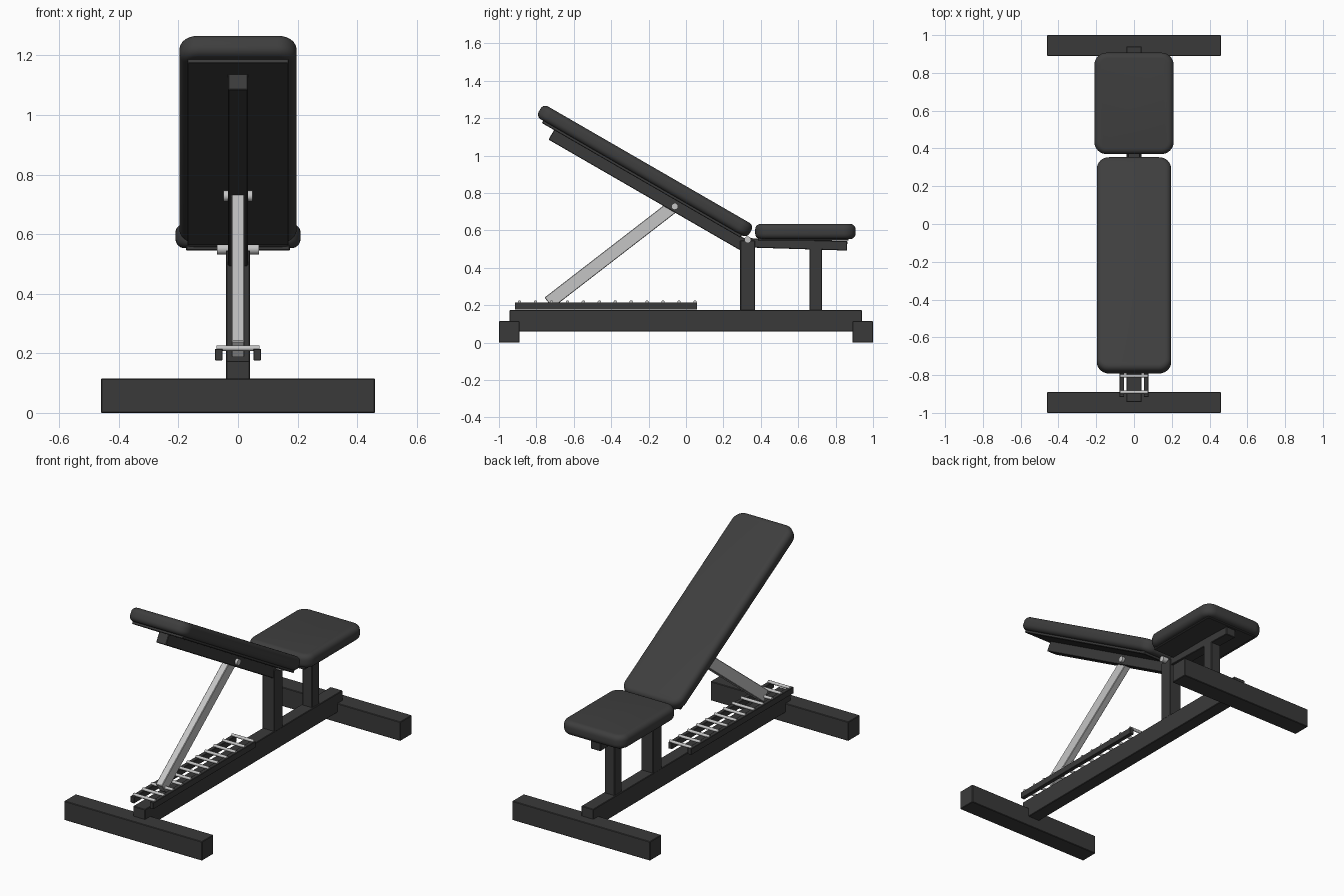
import bpy, bmesh, math
from mathutils import Matrix, Vector

if "Cube" in bpy.data.objects:
    bpy.data.objects.remove(bpy.data.objects["Cube"])


def material(name, v):
    m = bpy.data.materials.new(name)
    m.diffuse_color = (v, v, v, 1)
    m.use_nodes = True
    m.node_tree.nodes["Principled BSDF"].inputs["Base Color"].default_value = m.diffuse_color
    return m


FRAME = material("dark frame paint", 0.042)
PAD = material("dark vinyl", 0.048)
STEEL = material("bare steel", 0.56)


def finish(bm, name, mat, matrix=None, smooth=False):
    if matrix is not None:
        bm.transform(matrix)
    bmesh.ops.recalc_face_normals(bm, faces=bm.faces)
    me = bpy.data.meshes.new(name)
    bm.to_mesh(me)
    bm.free()
    me.materials.append(mat)
    ob = bpy.data.objects.new(name, me)
    bpy.context.collection.objects.link(ob)
    if smooth:
        bpy.ops.object.select_all(action='DESELECT')
        ob.select_set(True)
        bpy.context.view_layer.objects.active = ob
        bpy.ops.object.shade_smooth_by_angle(angle=math.radians(40))
    return ob


def cube(lo, hi):
    lo, hi = Vector(lo), Vector(hi)
    bm = bmesh.new()
    bmesh.ops.create_cube(bm, size=1)
    bm.transform(Matrix.Translation((lo + hi) / 2) @ Matrix.Diagonal((*(hi - lo), 1)))
    return bm


def box(name, lo, hi, mat=FRAME, matrix=None, bevel=0.003):
    bm = cube(lo, hi)
    if bevel:
        bmesh.ops.bevel(bm, geom=bm.edges[:], offset=bevel, segments=1, affect='EDGES')
    return finish(bm, name, mat, matrix)


def cushion(name, lo, hi, matrix=None, corner=0.065, roll=0.03):
    """Rounded rectangle slab with rolled top and bottom rims."""
    bm = cube(lo, hi)
    bm.normal_update()
    upright = [e for e in bm.edges if abs(e.verts[0].co.z - e.verts[1].co.z) > 1e-4]
    bmesh.ops.bevel(bm, geom=upright, offset=corner, segments=8, profile=0.5, affect='EDGES')
    bm.normal_update()
    rims = [e for e in bm.edges if abs(e.verts[0].co.z - e.verts[1].co.z) < 1e-4]
    bmesh.ops.bevel(bm, geom=rims, offset=roll, segments=5, profile=0.5, affect='EDGES')
    return finish(bm, name, PAD, matrix, True)


def rod(name, x0, x1, y, z, r, sides=16):
    bm = bmesh.new()
    bmesh.ops.create_cone(bm, cap_ends=True, segments=sides, radius1=r, radius2=r, depth=x1 - x0)
    m = Matrix.Translation(((x0 + x1) / 2, y, z)) @ Matrix.Rotation(math.pi / 2, 4, 'Y')
    return finish(bm, name, STEEL, m, True)


# floor frame
box("front_foot", (-0.46, -1, 0), (0.46, -0.89, 0.115))
box("rear_foot", (-0.46, 0.89, 0), (0.46, 1, 0.115))
box("base_beam", (-0.04, -0.943, 0.06), (0.04, 0.94, 0.175))
box("main_post", (-0.04, 0.29, 0.17), (0.04, 0.37, 0.545))
box("seat_post", (-0.033, 0.66, 0.17), (0.033, 0.728, 0.51))

# seat
seat_tilt = Matrix.Translation((0, 0.35, 0.53)) @ Matrix.Rotation(math.radians(-1.8), 4, 'X')
box("seat_beam", (-0.033, -0.03, -0.022), (0.033, 0.512, 0.028), matrix=seat_tilt)
box("seat_plate", (-0.175, 0.385, 0.545), (0.175, 0.87, 0.562))
cushion("seat_cushion", (-0.21, 0.37, 0.553), (0.21, 0.907, 0.635))

# reclined backrest, local -y runs up along the back from the hinge
back = Matrix.Translation((0, 0.33, 0.55)) @ Matrix.Rotation(math.radians(-30), 4, 'X')
cushion("back_cushion", (-0.197, -1.31, 0.004), (0.197, -0.008, 0.083), back)
box("back_plate", (-0.17, -1.265, -0.01), (0.17, -0.04, 0.01), matrix=back)
box("back_beam", (-0.033, -1.19, -0.069), (0.033, 0.0, -0.002), matrix=back)

# support strut, local y runs from its foot up to the back beam
strut = Matrix.Translation((0, -0.735, 0.213)) @ Matrix.Rotation(math.radians(37.7), 4, 'X')
box("support_strut", (-0.021, 0, -0.035), (0.021, 0.86, 0.035), STEEL, strut)

# adjustment rack with rungs
for side in (-1, 1):
    xs = sorted((side * 0.052, side * 0.077))
    box("rack_rail", (xs[0], -0.915, 0.176), (xs[1], 0.06, 0.215), bevel=0.002)
for i in range(12):
    rod("rack_rung", -0.073, 0.073, -0.89 + i * 0.0853, 0.217, 0.009, 12)

# pivot bolts on both sides
for side in (-1, 1):
    rod("hinge_bolt", *sorted((side * 0.03, side * 0.07)), 0.33, 0.55, 0.018)
    rod("strut_bolt", *sorted((side * 0.03, side * 0.049)), -0.06, 0.728, 0.018)
